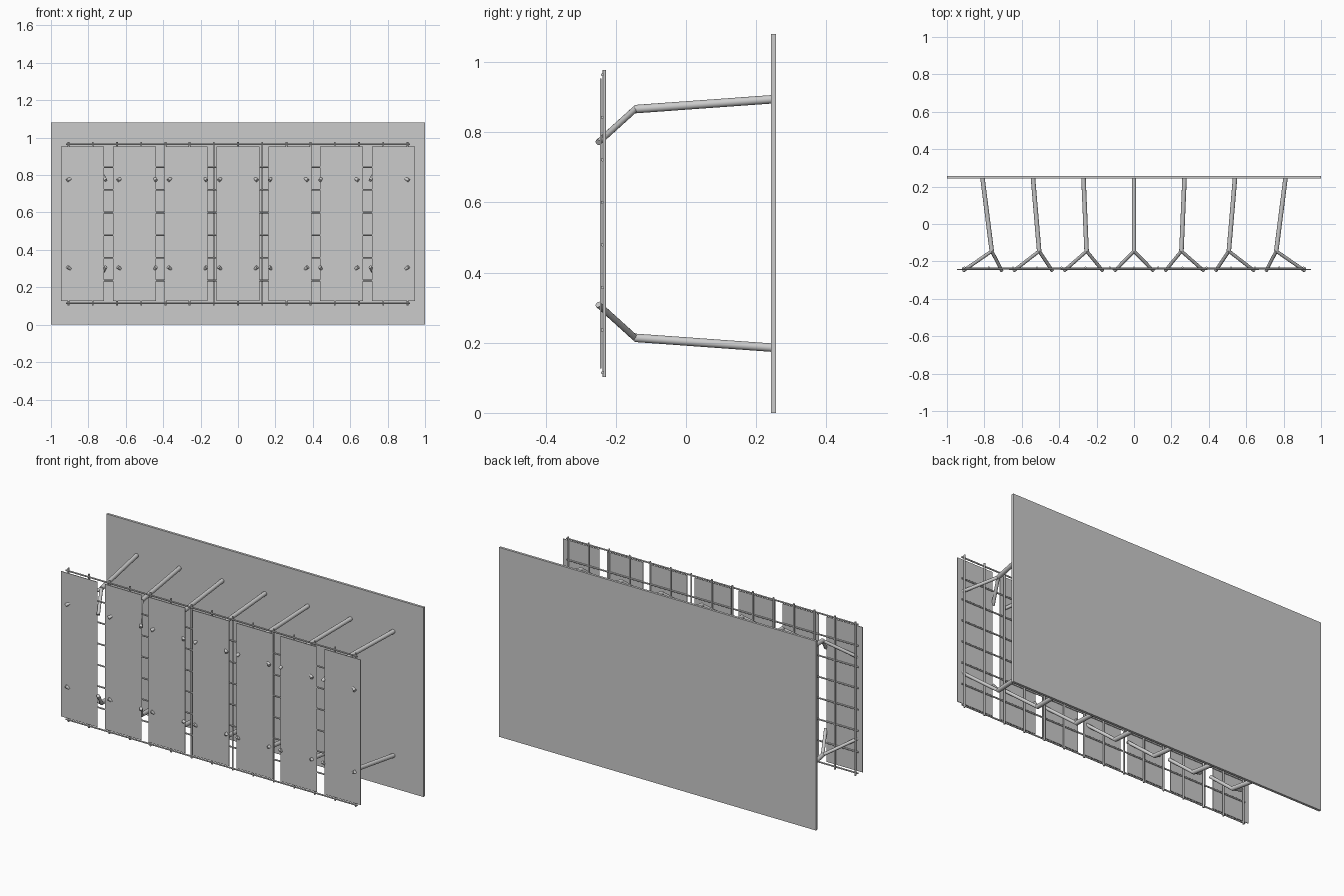
import bpy, bmesh
from mathutils import Vector, Matrix

if "Cube" in bpy.data.objects:
    bpy.data.objects.remove(bpy.data.objects["Cube"])

ZC = 0.54  # mid height, the struts mirror about it


def finish(name, bm):
    mesh = bpy.data.meshes.new(name)
    bm.to_mesh(mesh)
    bm.free()
    ob = bpy.data.objects.new(name, mesh)
    bpy.context.collection.objects.link(ob)
    return ob


def box(name, x0, x1, y0, y1, z0, z1):
    bm = bmesh.new()
    m = Matrix.Translation(((x0 + x1) / 2, (y0 + y1) / 2, (z0 + z1) / 2))
    bmesh.ops.create_cube(bm, size=1, matrix=m @ Matrix.Diagonal((x1 - x0, y1 - y0, z1 - z0, 1)))
    return finish(name, bm)


def rods(name, segments, sides=16):
    """One object of closed cylinders; segments = (start, end, radius)."""
    bm = bmesh.new()
    for a, b, r in segments:
        a, b = Vector(a), Vector(b)
        d = b - a
        m = Matrix.Translation((a + b) / 2) @ d.to_track_quat('Z', 'Y').to_matrix().to_4x4()
        bmesh.ops.create_cone(bm, cap_ends=True, segments=sides, radius1=r, radius2=r,
                              depth=d.length, matrix=m)
    for f in bm.faces:
        f.smooth = len(f.verts) == 4
    for e in bm.edges:
        e.smooth = all(f.smooth for f in e.link_faces)
    return finish(name, bm)


# back wall
box("back_wall", -1, 1, 0.243, 0.257, 0, 1.08)

# seven thin front panels
for i in range(-3, 4):
    c = 0.277 * i
    box(f"front_panel_{i + 4}", c - 0.115, c + 0.115, -0.2448, -0.2415, 0.126, 0.954)

# mesh of horizontal and vertical bars behind the panels
rods("horizontal_bars", [((-0.92, -0.238, 0.115 + 0.1213 * k), (0.92, -0.238, 0.115 + 0.1213 * k), 0.0043)
                         for k in range(8)])
rods("vertical_bars", [((0.1294 * k, -0.2325, 0.102), (0.1294 * k, -0.2325, 0.978), 0.005)
                       for k in range(-7, 8)])

# forked struts, upper and lower rows
for row, s in (("upper", 1), ("lower", -1)):
    for i in range(-3, 4):
        root = (0.27 * i, 0.245, ZC + s * 0.354)
        elbow = (0.2535 * i, -0.145, ZC + s * 0.326)
        tips = [(0.27 * i + dx, -0.25, ZC + s * 0.231) for dx in (-0.103, 0.103)]
        rods(f"{row}_strut_{i + 4}", [(root, elbow, 0.012)])
        rods(f"{row}_fork_{i + 4}", [(elbow, t, 0.009) for t in tips])
